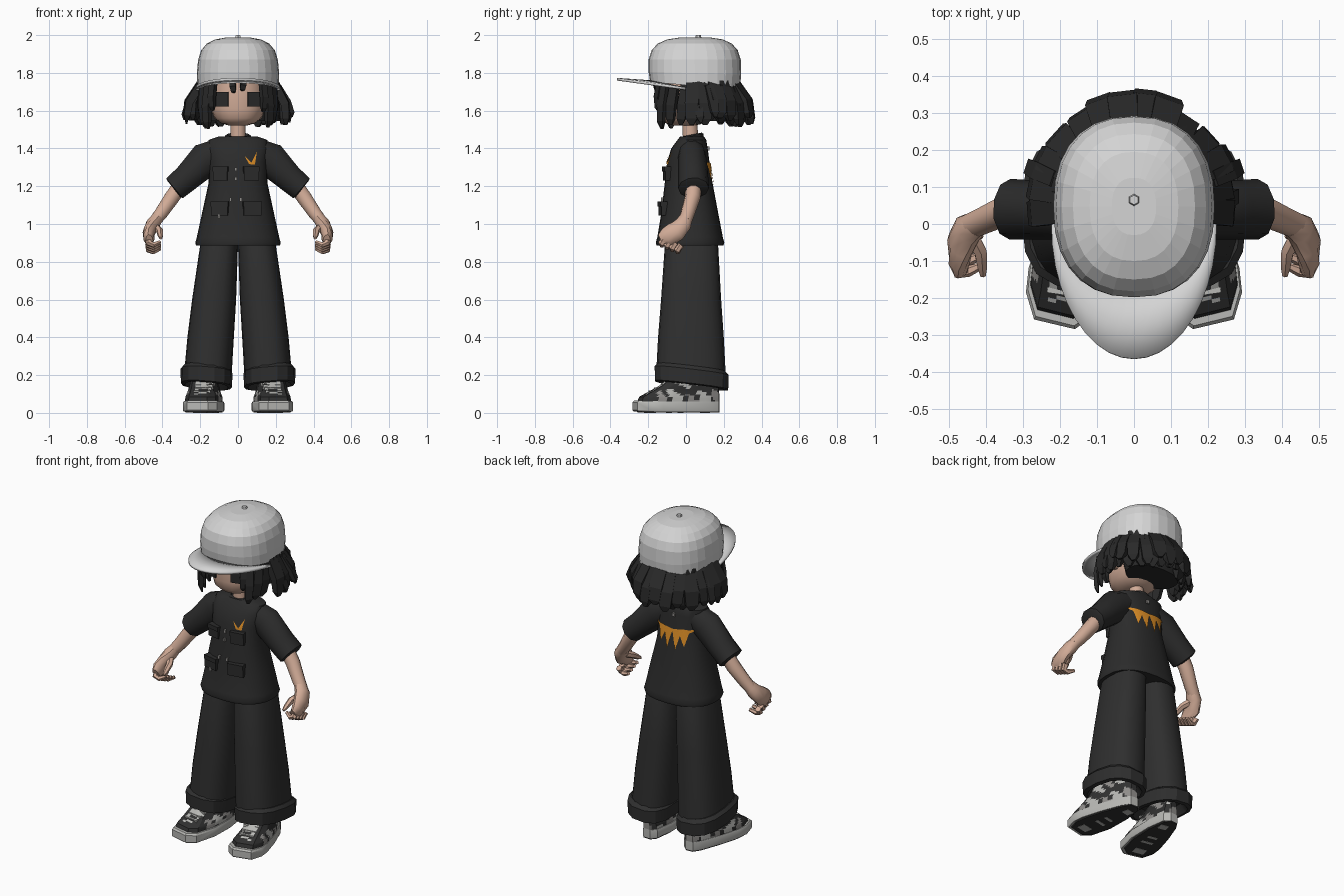
import bpy, bmesh, math, random
from mathutils import Vector

if "Cube" in bpy.data.objects:
    bpy.data.objects.remove(bpy.data.objects["Cube"])

random.seed(4)

def material(name, r, g, b):
    m = bpy.data.materials.new(name)
    m.diffuse_color = (r, g, b, 1)
    m.use_nodes = True
    m.node_tree.nodes["Principled BSDF"].inputs["Base Color"].default_value = m.diffuse_color
    return m

CAP = material("cap_grey", 0.66, 0.66, 0.66)
HAIR = material("hair_black", 0.022, 0.022, 0.022)
SHIRT = material("shirt_black", 0.024, 0.024, 0.024)
PANTS = material("trouser_charcoal", 0.028, 0.028, 0.028)
SKIN = material("skin", 0.64, 0.41, 0.31)
ORANGE = material("orange", 0.72, 0.27, 0.02)
SOLE = material("sole_grey", 0.48, 0.48, 0.46)
DARK = material("shoe_dark", 0.03, 0.03, 0.03)
METAL = material("buckle_grey", 0.28, 0.27, 0.26)

def finish(name, bm, mats, smooth=40, mirror=False):
    bmesh.ops.recalc_face_normals(bm, faces=bm.faces)
    me = bpy.data.meshes.new(name)
    bm.to_mesh(me)
    bm.free()
    for m in mats if isinstance(mats, (list, tuple)) else [mats]:
        me.materials.append(m)
    if smooth:
        me.shade_smooth()
        me.set_sharp_from_angle(angle=math.radians(smooth))
    ob = bpy.data.objects.new(name, me)
    bpy.context.collection.objects.link(ob)
    if mirror:
        mod = ob.modifiers.new("mirror", 'MIRROR')
        mod.use_mirror_merge = False
    return ob

def add_loft(bm, rings):
    vs = [[bm.verts.new(p) for p in r] for r in rings]
    n = len(vs[0])
    for a, b in zip(vs, vs[1:]):
        for i in range(n):
            bm.faces.new((a[i], a[(i + 1) % n], b[(i + 1) % n], b[i]))
    bm.faces.new(vs[0])
    bm.faces.new(vs[-1])

def oval(z, xc, rx, y0, y1, n=20, e=2.0, tx=0.0, ty=0.0):
    """Level superellipse ring from y0 to y1, optionally tilted."""
    out = []
    for i in range(n):
        a = 2 * math.pi * i / n
        c, s = math.cos(a), math.sin(a)
        x = rx * math.copysign(abs(c) ** (2 / e), c)
        y = (y0 + y1) / 2 + (y1 - y0) / 2 * math.copysign(abs(s) ** (2 / e), s)
        out.append((xc + x, y, z + tx * x + ty * y))
    return out

def add_tube(bm, pts, radii, n=10, up=(0, 1, 0)):
    """Sweep along pts; radii are (across, along up) pairs."""
    pts = [Vector(p) for p in pts]
    rings = []
    for i, p in enumerate(pts):
        d = (pts[min(i + 1, len(pts) - 1)] - pts[max(i - 1, 0)]).normalized()
        u = d.cross(Vector(up)).normalized()
        v = u.cross(d).normalized()
        a, b = radii[i]
        rings.append([p + u * a * math.cos(2 * math.pi * (k + .5) / n)
                      + v * b * math.sin(2 * math.pi * (k + .5) / n) for k in range(n)])
    add_loft(bm, rings)

def loft(name, rings, mats, smooth=40, mirror=False):
    bm = bmesh.new()
    add_loft(bm, rings)
    return finish(name, bm, mats, smooth, mirror)

def tube(name, pts, radii, mats, n=10, up=(0, 1, 0), mirror=False):
    bm = bmesh.new()
    add_tube(bm, pts, radii, n, up)
    return finish(name, bm, mats, 40, mirror)

# Shirt body: height, half width, front y, back y
BODY = [(0.885, .222, -.155, .198), (0.90, .226, -.16, .203), (0.93, .218, -.152, .195),
        (1.05, .192, -.132, .172), (1.22, .155, -.112, .14), (1.33, .155, -.10, .124),
        (1.40, .163, -.078, .115), (1.445, .155, -.045, .107), (1.464, .10, -.03, .095)]
loft("shirt", [oval(z, 0, rx, a, b, 24, 2.4) for z, rx, a, b in BODY], SHIRT)
loft("collar", [oval(z, 0, r, .03 - r * .88, .03 + r * .88, 16, 2, 0, .2)
                for z, r in ((1.435, .072), (1.46, .070), (1.467, .060), (1.45, .05))], SHIRT)

def body_y(x, z, side):
    for p, q in zip(BODY, BODY[1:]):
        if p[0] <= z <= q[0]:
            t = (z - p[0]) / (q[0] - p[0])
            rx, a, b = (p[k] + t * (q[k] - p[k]) for k in (1, 2, 3))
            return (a + b) / 2 + side * (b - a) / 2 * (1 - min(1, abs(x) / rx) ** 2.4) ** (1 / 2.4)

# Orange spiked emblems, front and back
def emblem(name, tris, side):
    bm = bmesh.new()
    for t in tris:
        bm.faces.new([bm.verts.new((x, 0, z)) for x, z in t])
    bmesh.ops.subdivide_edges(bm, edges=bm.edges[:], cuts=3, use_grid_fill=True)
    for v in bm.verts:
        v.co.y = body_y(v.co.x, v.co.z, side) + side * .006
    finish(name, bm, ORANGE, 0)

emblem("chest_emblem", [((.080, 1.316), (.034, 1.363), (.058, 1.318)),
                        ((.066, 1.316), (.090, 1.316), (.10, 1.382))], -1)
emblem("back_emblem", [((s * a, 1.31), (s * b, 1.305), (s * c, z)) for s in (1, -1)
                       for a, b, c, z in ((0, .056, .028, 1.20), (.04, .10, .08, 1.225))]
       + [((s * .07, 1.29), (s * .07, 1.325), (s * .143, 1.33)) for s in (1, -1)]
       + [((s * 0, 1.30), (s * .10, 1.30), (s * .08, 1.328)) for s in (1, -1)]
       + [((s * 0, 1.30), (s * .08, 1.328), (0, 1.318)) for s in (1, -1)], 1)

# Pockets with flaps, and small buckles
def box(bm, c, size, rot=0.0):
    vs = bmesh.ops.create_cube(bm, size=1)['verts']
    for v in vs:
        x, y, z = (v.co[k] * size[k] for k in range(3))
        v.co = (c[0] + x * math.cos(rot) - y * math.sin(rot),
                c[1] + x * math.sin(rot) + y * math.cos(rot), c[2] + z)

pock, buck = bmesh.new(), bmesh.new()
for x, z, w in ((-.092, 1.268, .078), (.070, 1.268, .080), (-.095, 1.082, .09), (.075, 1.082, .095)):
    y = body_y(x, z, -1)
    box(pock, (x, y, z), (w, .032, .074), x * 2.2)
    box(pock, (x, y - .006, z + .024), (w + .004, .032, .026), x * 2.2)
for x, z in ((-.012, 1.29), (-.012, 1.24), (-.04, 1.13), (.015, 1.13), (-.10, 1.04)):
    box(buck, (x, body_y(x, z, -1) - .004, z), (.012, .014, .02))
box(buck, (0, body_y(0, 1.40, 1) + .004, 1.40), (.018, .012, .02))
finish("pockets", pock, SHIRT, 0)
finish("buckles", buck, METAL, 0)

# Sleeves, arms and hands
tube("sleeves", [(.09, .03, 1.385), (.17, .034, 1.343), (.27, .038, 1.245), (.335, .04, 1.19), (.34, .04, 1.186)],
     [(.075, .07), (.096, .076), (.077, .08), (.072, .082), (.06, .068)], SHIRT, mirror=True)
tube("arms", [(.28, .045, 1.24), (.35, .035, 1.14), (.405, .01, 1.06), (.44, -.005, 1.015)],
     [(.042, .042), (.042, .042), (.037, .038), (.033, .036)], SKIN, mirror=True)
tube("palms", [(.425, 0, 1.035), (.45, -.015, 1.0), (.470, -.055, .96), (.472, -.10, .93), (.468, -.132, .915)],
     [(.032, .036), (.038, .046), (.034, .056), (.03, .052), (.018, .034)], SKIN, mirror=True)
bm = bmesh.new()
for i in range(4):
    y, z = -.118 + .028 * i, .925 - .012 * i
    add_tube(bm, [(.475, y + .01, z), (.472, y - .012, z - .026), (.448, y - .01, z - .036), (.412, y + .005, z - .02)],
             [(.018, .018), (.018, .018), (.015, .015), (.010, .010)], 6)
add_tube(bm, [(.44, -.03, .985), (.415, -.075, .965), (.41, -.115, .94), (.408, -.14, .925)],
         [(.022, .022), (.019, .019), (.015, .015), (.008, .008)], 6, (0, 0, 1))
finish("fingers", bm, SKIN, 40, True)

# Trousers with turned-up cuffs
loft("trouser_legs", [oval(z, (a + b) / 2, (b - a) / 2, f, k, 20, 2.5) for z, a, b, f, k in
                      ((.97, .0, .17, -.09, .14), (.89, 0, .20, -.112, .17), (.6, .010, .243, -.132, .186),
                       (.4, .022, .268, -.148, .200), (.21, .033, .285, -.158, .210))], PANTS, 40, True)
loft("trouser_cuffs", [oval(z, .167, r, .03 - d, .03 + d, 14, 2.6, .08, -.12) for z, r, d in
                       ((.20, .09, .13), (.145, .115, .175), (.15, .135, .197), (.225, .138, .20),
                        (.245, .122, .178))], PANTS, 30, True)

# Shoes: sole outline, heel first then the outer edge
FOOT = [(.09, .15), (.12, .178), (.17, .175), (.20, .13), (.25, 0), (.285, -.12), (.292, -.185),
        (.27, -.258), (.16, -.284), (.11, -.25), (.075, -.12), (.072, .03)]

def foot_ring(z, w, k, lift=0.0):
    out = []
    for x, y in FOOT:
        mid = .15 + .04 * (.17 - y) / .45
        out.append((mid + (x - mid) * w, .165 + (y - .165) * k, z + lift * max(0, -y - .1)))
    return out

loft("soles", [foot_ring(.008, .97, .985), foot_ring(.014, 1, 1), foot_ring(.05, 1, 1, .03),
               foot_ring(.06, .95, .98, .03)], SOLE, 30, True)
loft("treads", [foot_ring(.001, .88, .94), foot_ring(.012, .90, .95)], DARK, 0, True)
bm = bmesh.new()
for x, y, w, d in ((.13, .10, .05, .045), (.20, -.19, .07, .05), (.17, -.09, .07, .02), (.16, -.03, .06, .02)):
    box(bm, (x, y, .003), (w, d, .006), .2)
finish("tread_pads", bm, SOLE, 0, True)
bm = bmesh.new()
add_loft(bm, [foot_ring(.05, .90, .95), foot_ring(.085, .88, .92), foot_ring(.11, .78, .82),
              foot_ring(.145, .68, .68), foot_ring(.19, .60, .56)])
bmesh.ops.subdivide_edges(bm, edges=bm.edges[:], cuts=3, use_grid_fill=True)
for f in bm.faces:  # dark toe, blotchy two-tone sides, light throat
    c = f.calc_center_median()
    blot = math.sin(c.x * 38 + 1.5 * math.sin(c.y * 30)) + math.sin(c.y * 42 + c.z * 50)
    throat = -.17 < c.y < -.04 and abs(c.x - .185) < .035 and c.z > .1
    f.material_index = 1 if throat or (blot > .6 and c.y > -.21) else 2 if blot < -.9 and c.y > -.15 else 0
finish("shoe_uppers", bm, [DARK, SOLE, METAL], 30, True)
bm = bmesh.new()
for i in range(4):
    box(bm, (.19 - .006 * i, -.185 + .03 * i, .112 + .015 * i), (.09, .014, .014), .15)
finish("laces", bm, SOLE, 0, True)

# Head, neck, ears and eyes
loft("head", [oval(z, 0, r, a, b, 20, 2.3) for z, r, a, b in
              ((1.522, .05, -.07, .05), (1.533, .09, -.105, .09), (1.56, .125, -.13, .13),
               (1.61, .145, -.14, .18), (1.70, .15, -.14, .21), (1.80, .15, -.13, .22))], SKIN)
tube("neck", [(0, .025, 1.43), (0, .02, 1.55)], [(.043, .043), (.04, .04)], SKIN, 12)
tube("ears", [(.14, .02, 1.64), (.165, .025, 1.645), (.178, .03, 1.65)],
     [(.045, .025), (.05, .03), (.03, .018)], SKIN, 8, mirror=True)
bm = bmesh.new()
box(bm, (.088, -.133, 1.66), (.076, .009, .075), .26)
finish("eyes", bm, HAIR, 0, True)

# Cap: crown, brim and button
loft("cap_crown", [oval(z, 0, r, a, b, 28, 2.35, 0, t) for z, r, a, b, t in
                   ((1.735, .216, -.19, .285, -.09), (1.80, .218, -.198, .292, -.03), (1.87, .211, -.198, .29, 0),
                    (1.92, .195, -.182, .274, 0), (1.955, .165, -.15, .243, 0), (1.977, .12, -.10, .195, 0),
                    (1.988, .06, -.03, .125, 0))], CAP, 0)
bm = bmesh.new()
rows = []
for i in range(21):
    t = math.pi * i / 20
    c, s = math.cos(t), math.sin(t)
    rows.append([bm.verts.new((c * (.205 + .018 * k), -s * (.175 + .19 * k), 1.716 + .025 * s + .07 * s * (.175 + .19 * k)))
                 for k in (0, .5, 1)])
for a, b in zip(rows, rows[1:]):
    for k in (0, 1):
        bm.faces.new((a[k], a[k + 1], b[k + 1], b[k]))
brim = finish("cap_brim", bm, CAP, 30)
sol = brim.modifiers.new("thickness", 'SOLIDIFY')
sol.thickness, sol.offset = .014, 0
tube("cap_button", [(0, .065, 1.985), (0, .065, 2.0)], [(.017, .017), (.013, .013)], CAP, 6)

# Hair: inner mass, hanging locks round the back, side strands and fringe
loft("hair_mass", [oval(z, 0, r, a, b, 20, 2.2) for z, r, a, b in
                   ((1.545, .165, .05, .26), (1.62, .19, .045, .28), (1.76, .20, .0, .275))], HAIR)

def lock(bm, p, q, w, thick=.03, bulge=.02):
    p, q = Vector(p), Vector(q)
    out = Vector((p.x, p.y - .05, 0)).normalized()
    add_tube(bm, [p, p.lerp(q, .5) + out * bulge, p.lerp(q, .85), q - out * .012],
             [(w * .9, thick), (w, thick), (w * .85, thick * .8), (w * .3, thick * .3)], 4, out)

bm = bmesh.new()
for layer in range(2):
    for i in range(14 - layer):
        a = math.radians(-4 + (i + layer * .5) * 188 / 13)
        c, s = math.cos(a), math.sin(a)
        r = random.uniform(-.018, .012)
        rx = (.278 if abs(c) > .7 else .245) + r
        lock(bm, (.195 * c, .05 + .215 * s, 1.745), (rx * c * (1 - .12 * layer), .05 + (.308 + r) * s * (1 - .12 * layer),
             1.545 + random.uniform(-.025, .025) - .015 * layer), random.uniform(.045, .06))
finish("hair_locks", bm, HAIR, 0)
bm = bmesh.new()
for s in (1, -1):
    for p, q, w in (((.19, .0, 1.74), (.185, -.03, 1.53), .038), ((.18, -.06, 1.73), (.178, -.085, 1.515), .038),
                    ((.155, -.11, 1.74), (.165, -.135, 1.505), .034), ((.20, .05, 1.72), (.285, .08, 1.54), .032),
                    ((.21, .12, 1.73), (.295, .16, 1.555), .034), ((.13, -.135, 1.75), (.138, -.15, 1.59), .026),
                    ((.03, -.145, 1.76), (.022, -.155, 1.70), .022)):
        lock(bm, (s * p[0], p[1], p[2]), (s * q[0], q[1], q[2] + random.uniform(-.012, .012)), w, .02, .008)
finish("hair_fringe", bm, HAIR, 0)
